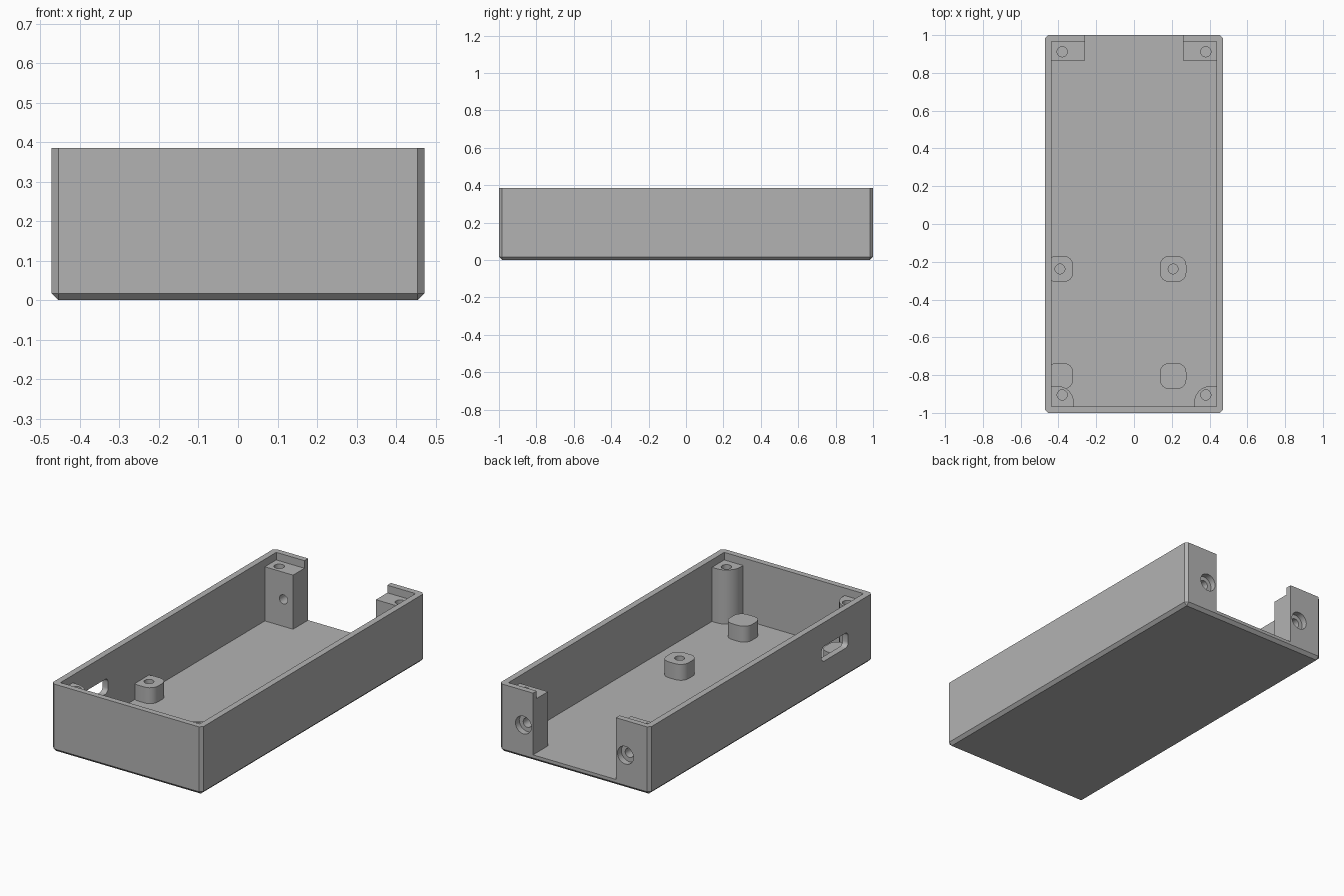
import bpy
import bmesh
import math
from mathutils import Matrix, Vector

if "Cube" in bpy.data.objects:
    bpy.data.objects.remove(bpy.data.objects["Cube"], do_unlink=True)

grey = bpy.data.materials.new("mid grey plastic")
grey.use_nodes = True
grey.diffuse_color = (0.45, 0.45, 0.45, 1)
grey.node_tree.nodes["Principled BSDF"].inputs["Base Color"].default_value = grey.diffuse_color

HALF_W, HALF_L, HEIGHT = 0.472, 1.0, 0.385
IN_W, IN_L, FLOOR = 0.437, 0.967, 0.035
POST_TOP, BOSS_TOP, GAP = 0.342, 0.125, 0.26


def make_object(name, bm):
    bmesh.ops.recalc_face_normals(bm, faces=bm.faces[:])
    mesh = bpy.data.meshes.new(name)
    bm.to_mesh(mesh)
    bm.free()
    mesh.materials.append(grey)
    obj = bpy.data.objects.new(name, mesh)
    bpy.context.collection.objects.link(obj)
    return obj


def box(name, lo, hi, radius=0, segments=6, pick=None):
    """Box between two corners; edges accepted by pick(middle, direction) are bevelled."""
    lo, hi = Vector(lo), Vector(hi)
    bm = bmesh.new()
    bmesh.ops.create_cube(bm, size=1)
    for v in bm.verts:
        v.co = Vector(((lo[i] + hi[i]) / 2 + v.co[i] * (hi[i] - lo[i]) for i in range(3)))
    if radius:
        edges = [e for e in bm.edges
                 if pick((e.verts[0].co + e.verts[1].co) / 2,
                         (e.verts[0].co - e.verts[1].co).normalized())]
        bmesh.ops.bevel(bm, geom=edges, offset=radius, segments=segments,
                        profile=0.5, affect='EDGES')
    return make_object(name, bm)


def cylinder(centre, radius, depth, along_y=False):
    bm = bmesh.new()
    turn = Matrix.Rotation(math.pi / 2, 4, 'X') if along_y else Matrix.Identity(4)
    bmesh.ops.create_cone(bm, cap_ends=True, segments=32, radius1=radius, radius2=radius,
                          depth=depth, matrix=Matrix.Translation(centre) @ turn)
    return make_object("hole_cutter", bm)


def cut(obj, *cutters):
    bpy.context.view_layer.objects.active = obj
    for cutter in cutters:
        cutter.hide_render = True
        mod = obj.modifiers.new("cut", 'BOOLEAN')
        mod.operation = 'DIFFERENCE'
        mod.solver = 'EXACT'
        mod.object = cutter
        bpy.ops.object.modifier_apply(modifier=mod.name)
        bpy.data.objects.remove(cutter, do_unlink=True)


def upright(mid, direction):
    return abs(direction.z) > 0.9


def screw_cutters(side):
    """Through hole and head recess in the back face."""
    x, z = side * 0.32, 0.188
    return (cylinder((x, 0.93, z), 0.026, 0.3, True),
            cylinder((x, 1.0, z), 0.05, 0.07, True))


# Open tray with chamfered sides and bottom
shell = box("case_shell", (-HALF_W, -HALF_L, 0), (HALF_W, HALF_L, HEIGHT), 0.017, 1,
            lambda mid, d: upright(mid, d) or mid.z < 0.01)
cut(shell,
    box("cavity_cutter", (-IN_W, -IN_L, FLOOR), (IN_W, IN_L, 0.6)),
    box("back_gap_cutter", (-GAP, 0.9, FLOOR), (GAP, 1.2, 0.6)),
    box("slot_cutter", (-0.6, -0.78, 0.165), (-0.4, -0.54, 0.25), 0.026, 5,
        lambda mid, d: abs(d.x) > 0.9),
    *screw_cutters(1), *screw_cutters(-1))
parts = [shell]

for side, label in ((1, "left"), (-1, "right")):
    # Square screw posts beside the back opening
    xs = sorted((side * GAP, side * 0.445))
    post = box("back_post_" + label, (xs[0], 0.865, 0.03), (xs[1], IN_L, POST_TOP))
    cut(post, cylinder((side * 0.38, 0.912, 0.3), 0.027, 0.16), *screw_cutters(side))
    parts.append(post)

    # Rounded screw posts in the front corners
    xs = sorted((side * 0.318, side * 0.445))
    post = box("front_post_" + label, (xs[0], -0.975, 0.03), (xs[1], -0.857, POST_TOP), 0.09, 8,
               lambda mid, d: upright(mid, d) and abs(mid.x) < 0.4 and mid.y > -0.9)
    cut(post, cylinder((side * 0.38, -0.905, 0.3), 0.027, 0.16))
    parts.append(post)

# Low board supports, only the rear pair drilled
for x, label in ((0.207, "left"), (-0.392, "right")):
    for y, place in ((-0.238, "rear"), (-0.805, "front")):
        boss = box(f"{place}_support_{label}", (x - 0.07, y - 0.069, 0.03),
                   (x + 0.07, y + 0.069, BOSS_TOP), 0.05, 6, upright)
        if place == "rear":
            cut(boss, cylinder((x, y, 0.12), 0.026, 0.12))
        parts.append(boss)

# Smooth the round walls, keep the corners sharp
bpy.ops.object.select_all(action='DESELECT')
for part in parts:
    part.select_set(True)
bpy.context.view_layer.objects.active = shell
bpy.ops.object.shade_smooth_by_angle(angle=math.radians(30))
